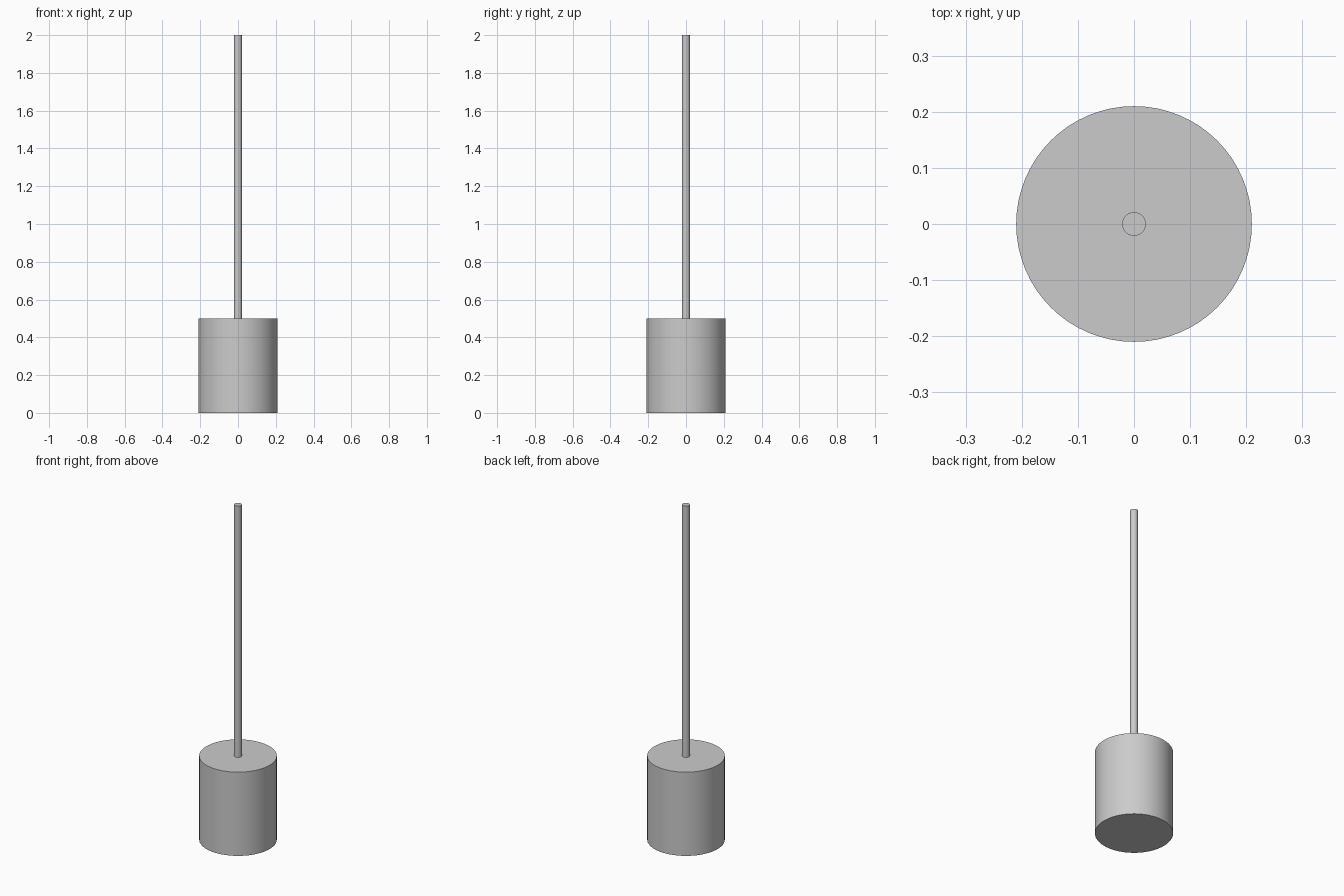
import bpy
import math

cube = bpy.data.objects.get("Cube")
if cube:
    bpy.data.objects.remove(cube, do_unlink=True)

# Single plain grey finish
grey = bpy.data.materials.new("grey")
grey.use_nodes = True
colour = (0.6, 0.6, 0.6, 1)
grey.diffuse_color = colour
grey.node_tree.nodes["Principled BSDF"].inputs["Base Color"].default_value = colour


def cylinder(name, radius, bottom, top, sides):
    bpy.ops.mesh.primitive_cylinder_add(
        vertices=sides, radius=radius, depth=top - bottom,
        location=(0, 0, (bottom + top) / 2))
    part = bpy.context.object
    part.name = name
    part.data.materials.append(grey)
    bpy.ops.object.shade_smooth_by_angle(angle=math.radians(30))
    return part


# Heavy round base with a thin upright rod on its top face
cylinder("base", 0.21, 0, 0.5, 64)
cylinder("rod", 0.021, 0.5, 2, 64)
